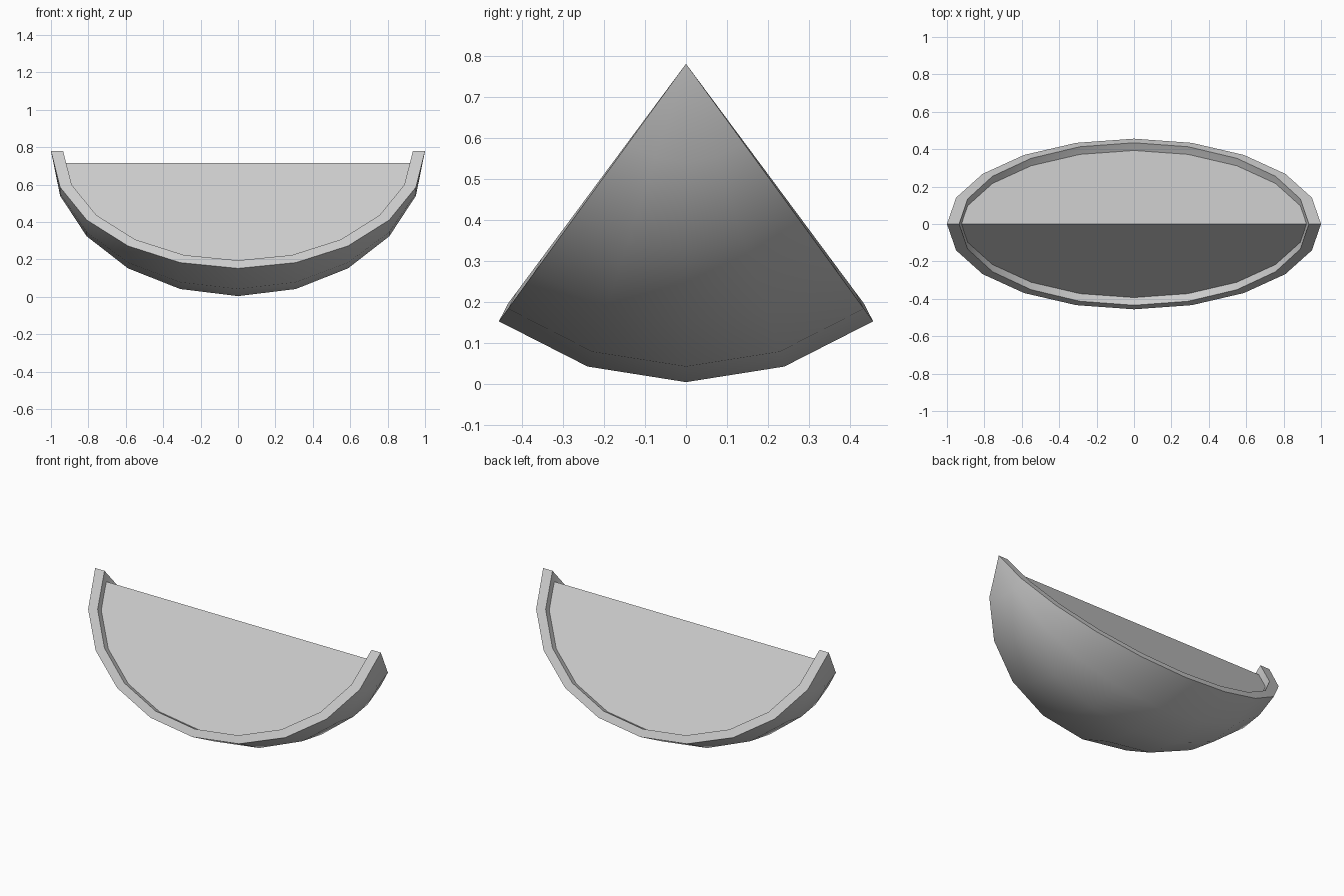
import bpy, bmesh
from math import sin, cos, radians
from mathutils import Vector

if "Cube" in bpy.data.objects:
    bpy.data.objects.remove(bpy.data.objects["Cube"])

CZ = 0.78            # height of the wedge axis
R, RX = 0.776, 1.0   # outer radius and half length
T, TX = 0.048, 0.065 # rind thickness, radial and at the tips
HALF, STEP = 36, 18  # half opening angle and facet angle
RECESS = 0.065       # how far the flesh ridge sits below the axis
ANGLES = range(-HALF, HALF + 1, STEP)


def profile(inner):
    """Cross-section points (y, depth below axis) at the middle of the wedge."""
    pts = []
    for a in ANGLES:
        r, n = radians(a), radians(a)
        if abs(a) == HALF:
            n = radians(a * 0.75)   # rim follows the last facet's normal
        t = T if inner else 0
        pts.append((R * sin(r) - t * sin(n), R * cos(r) - t * cos(n)))
    return pts


def lune(bm, inner):
    """Orange-slice skin; returns a pole-to-pole vertex row for each angle."""
    lx = RX - TX if inner else RX
    poles = [bm.verts.new((s * lx, 0, CZ)) for s in (-1, 1)]
    rows = []
    for y, d in profile(inner):
        mid = [bm.verts.new((lx * sin(radians(l)), y * cos(radians(l)), CZ - d * cos(radians(l))))
               for l in range(-72, 73, STEP)]
        rows.append([poles[0]] + mid + [poles[1]])
    for a, b in zip(rows, rows[1:]):
        strip(bm, a, b)
    return rows


def strip(bm, a, b):
    """Faces between two vertex rows, with triangles where they share a tip."""
    for i in range(len(a) - 1):
        bm.faces.new(list(dict.fromkeys((a[i], a[i + 1], b[i + 1], b[i]))))


def finish(bm, name):
    bmesh.ops.recalc_face_normals(bm, faces=bm.faces)
    me = bpy.data.meshes.new(name)
    bm.to_mesh(me)
    bm.free()
    ob = bpy.data.objects.new(name, me)
    bpy.context.collection.objects.link(ob)
    bpy.ops.object.select_all(action='DESELECT')
    ob.select_set(True)
    bpy.context.view_layer.objects.active = ob
    bpy.ops.object.shade_smooth_by_angle(angle=radians(30))


# rind: outer and inner skins joined by the two cut rims
bm = bmesh.new()
outer, inner = lune(bm, False), lune(bm, True)
for k in (0, -1):
    strip(bm, outer[k], inner[k])
finish(bm, "rind")

# flesh: solid inner wedge, trimmed back by the two recessed cut planes
bm = bmesh.new()
rows = lune(bm, True)
for k in (0, -1):
    bm.faces.new(rows[k])
bmesh.ops.recalc_face_normals(bm, faces=bm.faces)
for s in (-1, 1):
    cut = bmesh.ops.bisect_plane(
        bm, geom=bm.verts[:] + bm.edges[:] + bm.faces[:],
        plane_co=Vector((0, 0, CZ - RECESS)),
        plane_no=Vector((0, s * cos(radians(HALF)), sin(radians(HALF)))),
        clear_outer=True)
    edges = [e for e in bm.edges if e.is_boundary]
    bmesh.ops.holes_fill(bm, edges=edges, sides=0)
finish(bm, "flesh")
